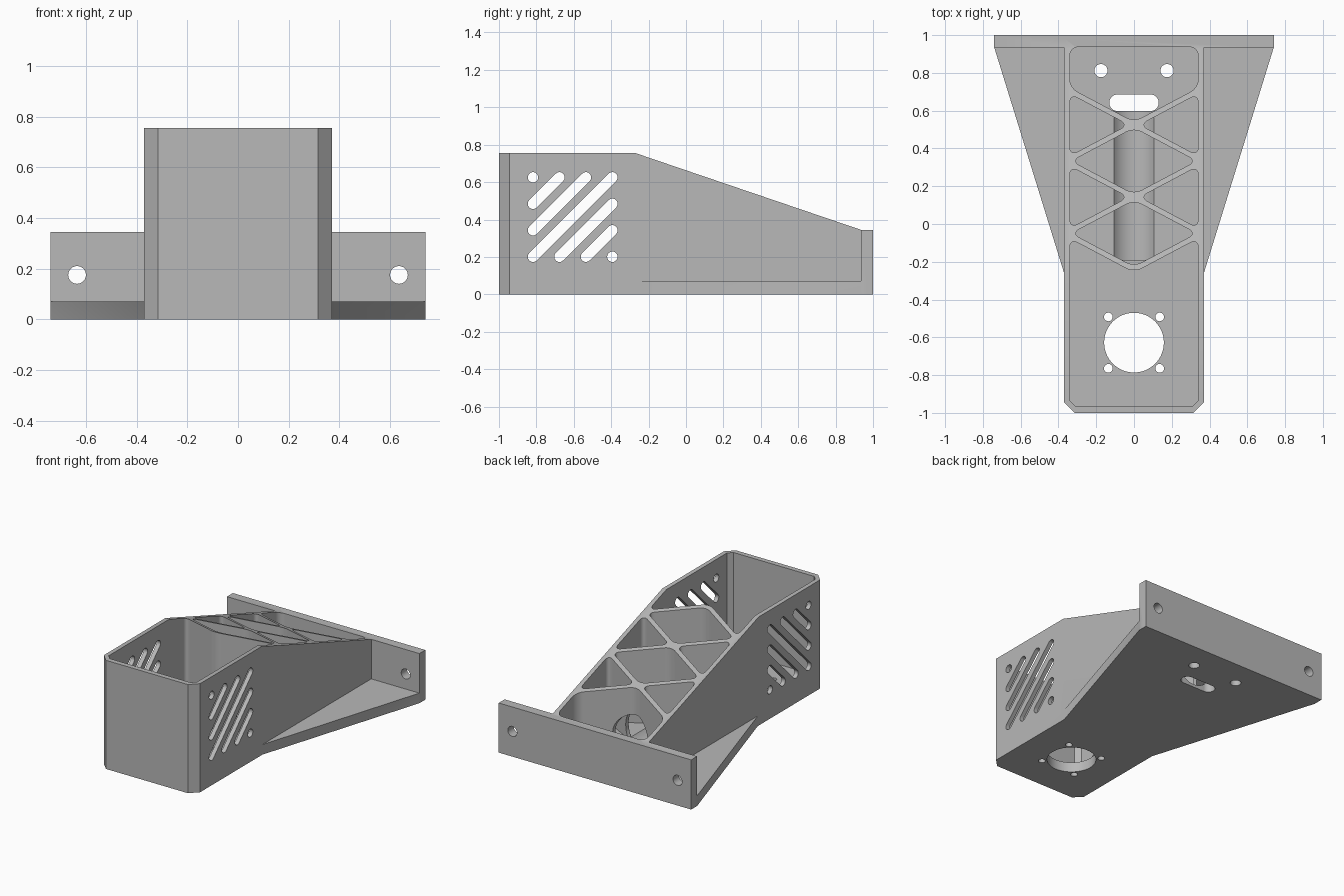
import bpy, bmesh, math
from mathutils import Vector

old = bpy.data.objects.get("Cube")
if old:
    bpy.data.objects.remove(old, do_unlink=True)

grey = bpy.data.materials.new("plain grey")
grey.use_nodes = True
GREY = (0.48, 0.48, 0.48, 1)
grey.diffuse_color = GREY
grey.node_tree.nodes["Principled BSDF"].inputs["Base Color"].default_value = GREY

# Axis along which a profile is extruded -> placement of (a, b, depth)
PLACE = {
    "x": lambda a, b, d: Vector((d, a, b)),
    "y": lambda a, b, d: Vector((a, d, b)),
    "z": lambda a, b, d: Vector((a, b, d)),
}


def prism(name, points, axis, low, high, bevel=0, segments=1, rule=None):
    """Extrude a profile; optionally bevel the long edges picked by the rule."""
    bm = bmesh.new()
    place = PLACE[axis]
    ends = [[bm.verts.new(place(a, b, d)) for a, b in points] for d in (low, high)]
    n = len(points)
    for ring in ends:
        bm.faces.new(ring)
    for i in range(n):
        j = (i + 1) % n
        bm.faces.new((ends[0][i], ends[0][j], ends[1][j], ends[1][i]))
    bmesh.ops.recalc_face_normals(bm, faces=bm.faces)
    if bevel:
        edges = [e for e in bm.edges if rule(e)]
        bmesh.ops.bevel(bm, geom=edges, offset=bevel, segments=segments,
                        profile=0.5, affect="EDGES")
    mesh = bpy.data.meshes.new(name)
    bm.to_mesh(mesh)
    bm.free()
    mesh.materials.append(grey)
    obj = bpy.data.objects.new(name, mesh)
    bpy.context.scene.collection.objects.link(obj)
    return obj


def capsule(p, q, r, steps=14):
    """Outline of a round-ended slot from p to q (a circle when p == q)."""
    ang = math.atan2(q[1] - p[1], q[0] - p[0])
    pts = []
    for c, start in ((q, ang - math.pi / 2), (p, ang + math.pi / 2)):
        count = steps if p == q else steps + 1
        for i in range(count):
            t = start + math.pi * i / steps
            pts.append((c[0] + r * math.cos(t), c[1] + r * math.sin(t)))
    return pts


def combine(body, tool, operation):
    mod = body.modifiers.new("combine", "BOOLEAN")
    mod.object, mod.operation, mod.solver = tool, operation, "EXACT"
    bpy.context.view_layer.objects.active = body
    bpy.ops.object.modifier_apply(modifier=mod.name)
    bpy.data.objects.remove(tool, do_unlink=True)


def vertical(e):
    a, b = (v.co for v in e.verts)
    return abs(a.z - b.z) > 0.1 and (a - b).xy.length < 1e-4


# Sloped housing with chamfered front corners
FLOOR, LIP, TOP, PLATE_Y = 0.07, 0.345, 0.755, 0.935
side = [(-1, 0), (1, 0), (1, LIP), (PLATE_Y, LIP), (-0.27, TOP), (-1, TOP)]
bracket = prism("bracket_housing", side, "x", -0.37, 0.37, 0.055, 1,
                lambda e: vertical(e) and e.verts[0].co.y < -0.9)

# Flared base and rear mounting plate
base = [(-0.3, -0.486), (0.3, -0.486), (0.74, PLATE_Y), (0.74, 0.97),
        (-0.74, 0.97), (-0.74, PLATE_Y)]
combine(bracket, prism("flared_base", base, "z", 0, FLOOR), "UNION")
plate = [(-0.74, 0), (0.74, 0), (0.74, LIP), (-0.74, LIP)]
combine(bracket, prism("rear_plate", plate, "y", PLATE_Y, 1), "UNION")

# Pockets, leaving crossed ribs between them
W, PITCH, SLOPE, HALF_RIB = 0.34, 0.383, 0.53, 0.016
nodes = [0.525 - PITCH * k for k in range(3)]
rise = SLOPE * W
first, last = nodes[0], nodes[-1]
cells = [
    [(-W, 0.937), (-W, first + rise + HALF_RIB), (0, first + HALF_RIB),
     (W, first + rise + HALF_RIB), (W, 0.937)],
    [(-W, -0.935), (-0.31, -0.965), (0.31, -0.965), (W, -0.935),
     (W, last + rise - HALF_RIB), (0, last - HALF_RIB),
     (-W, last + rise - HALF_RIB)],
]
tip = (PITCH / 2 - HALF_RIB) / SLOPE
for y in nodes[:2]:
    mid = y - PITCH / 2
    cells.append([(0, y - HALF_RIB), (tip, mid),
                  (0, y - PITCH + HALF_RIB), (-tip, mid)])
    for s in (-1, 1):
        cells.append([(s * W, y + rise - HALF_RIB), (s * W, y - rise + HALF_RIB),
                      (s * HALF_RIB / SLOPE, y)])
for cell in cells:
    pocket = prism("pocket", cell, "z", FLOOR, 1, 0.045, 6,
                   lambda e: vertical(e) and e.verts[0].co.y > -0.9)
    combine(bracket, pocket, "DIFFERENCE")

# Cable tunnel through the ribs
tunnel = capsule((0, 0.155), (0, 0.155), 0.135, 24)
combine(bracket, prism("tunnel", tunnel, "y", -0.19, 0.64), "DIFFERENCE")

# Floor openings: motor hole, its screws, cable slot and two bolt holes
MOTOR = -0.628
openings = [((0, MOTOR), (0, MOTOR), 0.158, 32),
            ((-0.087, 0.642), (0.087, 0.642), 0.044, 12)]
for s in (-1, 1):
    openings.append(((s * 0.175, 0.812), (s * 0.175, 0.812), 0.035, 14))
    for t in (-1, 1):
        p = (s * 0.136, MOTOR + t * 0.136)
        openings.append((p, p, 0.023, 10))
for p, q, r, steps in openings:
    cutter = prism("opening", capsule(p, q, r, steps), "z", -0.1, 0.12)
    combine(bracket, cutter, "DIFFERENCE")

# Bolt holes in the rear plate
for s in (-1, 1):
    p = (s * 0.635, 0.175)
    combine(bracket, prism("bolt_hole", capsule(p, p, 0.035), "y", 0.8, 1.1),
            "DIFFERENCE")

# Diagonal vents through both side walls
Y0, Z0, STEP = -0.818, 0.201, 0.1415
for k in range(-3, 4):
    a, b = max(0, -k), max(0, k)
    n = 3 - abs(k)
    p = (Y0 + a * STEP, Z0 + b * STEP)
    q = (p[0] + n * STEP, p[1] + n * STEP)
    combine(bracket, prism("vent", capsule(p, q, 0.028, 10), "x", -0.6, 0.6),
            "DIFFERENCE")

# Smooth round surfaces, crisp edges
bpy.ops.object.select_all(action="DESELECT")
bracket.select_set(True)
bpy.context.view_layer.objects.active = bracket
bpy.ops.object.shade_smooth_by_angle(angle=math.radians(30))
weighted = bracket.modifiers.new("even_shading", "WEIGHTED_NORMAL")
weighted.keep_sharp = True
